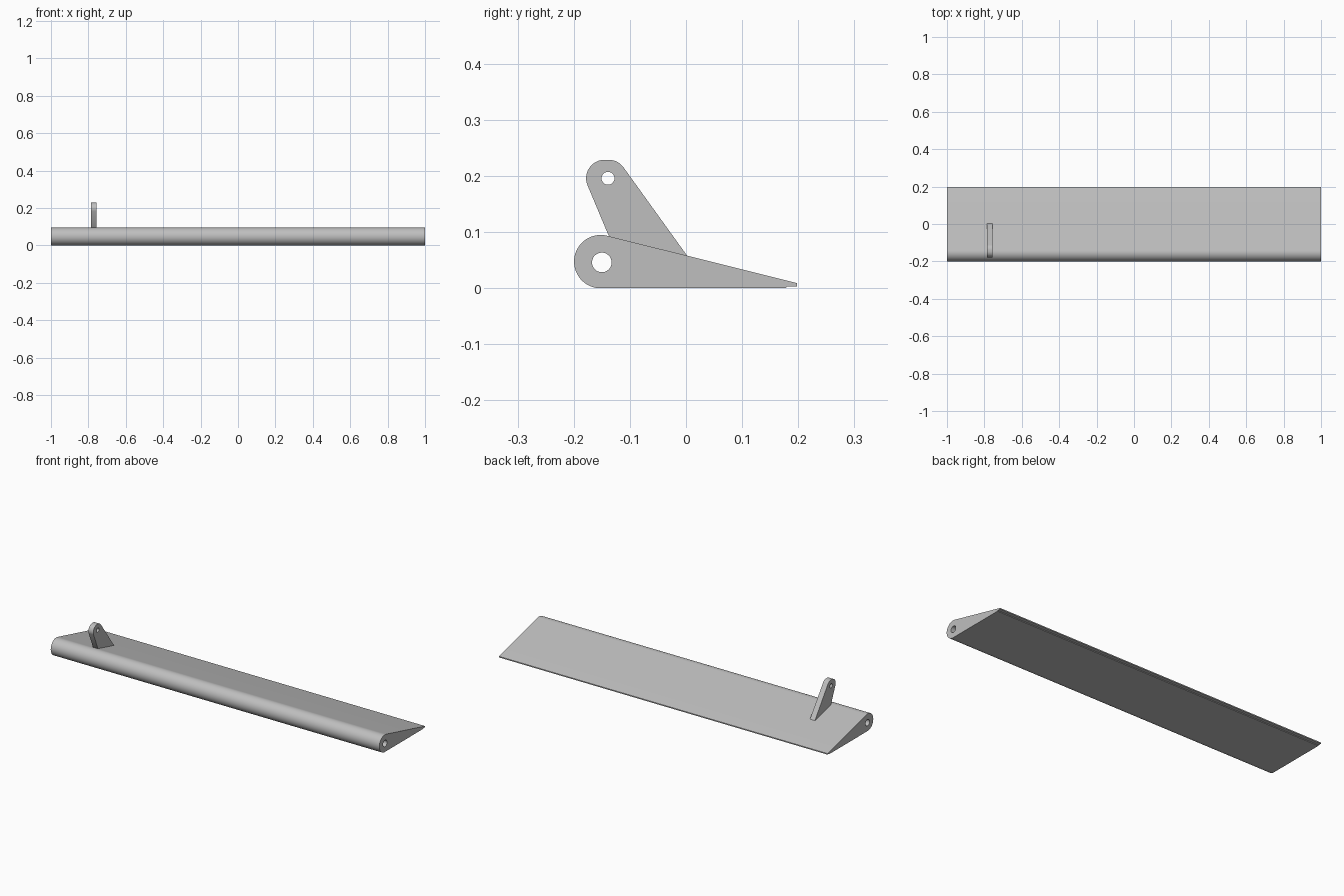
import bpy, bmesh
from math import cos, sin, radians

cube = bpy.data.objects.get("Cube")
if cube:
    bpy.data.objects.remove(cube, do_unlink=True)

grey = bpy.data.materials.new("plain grey")
grey.use_nodes = True
colour = (0.52, 0.52, 0.52, 1)
grey.diffuse_color = colour
grey.node_tree.nodes["Principled BSDF"].inputs["Base Color"].default_value = colour


def arc(y, z, r, start, end, steps):
    """Points on an arc in the y-z plane, angles in degrees."""
    angles = [radians(start + (end - start) * i / steps) for i in range(steps + 1)]
    return [(y + r * cos(a), z + r * sin(a)) for a in angles]


def extruded_plate(name, outline, hole, x0, x1):
    """Fill an outline around a hole and extrude it along x."""
    bm = bmesh.new()
    edges = []
    for loop in (outline, hole):
        verts = [bm.verts.new((x0, y, z)) for y, z in loop]
        edges += [bm.edges.new((v, verts[i - 1])) for i, v in enumerate(verts)]
    bmesh.ops.triangle_fill(bm, edges=edges, use_beauty=True)
    result = bmesh.ops.extrude_face_region(bm, geom=bm.faces[:])
    moved = [g for g in result["geom"] if isinstance(g, bmesh.types.BMVert)]
    bmesh.ops.translate(bm, verts=moved, vec=(x1 - x0, 0, 0))
    bmesh.ops.recalc_face_normals(bm, faces=bm.faces[:])
    mesh = bpy.data.meshes.new(name)
    bm.to_mesh(mesh)
    bm.free()
    mesh.materials.append(grey)
    obj = bpy.data.objects.new(name, mesh)
    bpy.context.collection.objects.link(obj)
    bpy.ops.object.select_all(action='DESELECT')
    obj.select_set(True)
    bpy.context.view_layer.objects.active = obj
    bpy.ops.object.shade_smooth_by_angle(angle=radians(30))


# Wedge panel: round leading edge, thin stepped trailing edge, hinge bore
panel = arc(-0.152, 0.0475, 0.0475, 76, 270, 40)
panel += [(0.178, 0), (0.18, 0.003), (0.198, 0.003), (0.198, 0.009)]
extruded_plate("wedge_panel", panel, arc(-0.15, 0.046, 0.0175, 0, 350, 35), -1, 1)

# Control horn: rounded tip with a pin hole, foot sunk into the panel
horn = arc(-0.138, 0.196, 0.033, 37, 90, 10) + arc(-0.145, 0.196, 0.033, 90, 202, 20)
horn += [(-0.138, 0.094), (-0.125, 0.08), (-0.005, 0.05), (0.002, 0.058)]
extruded_plate("control_horn", horn, arc(-0.139, 0.196, 0.0115, 0, 345, 23), -0.786, -0.756)
